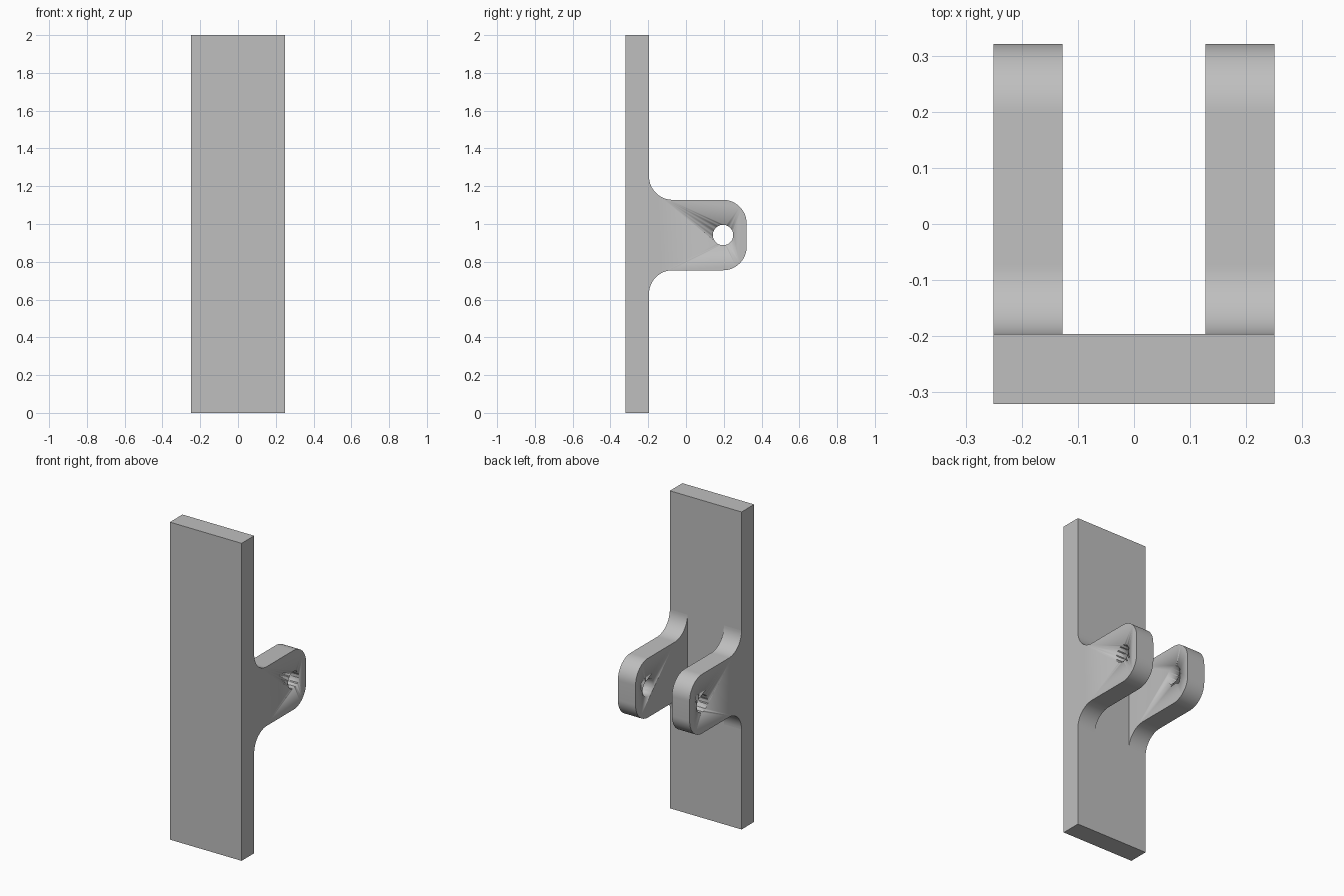
import bpy
import bmesh
from math import cos, sin, pi, radians
from mathutils import Vector

if "Cube" in bpy.data.objects:
    bpy.data.objects.remove(bpy.data.objects["Cube"])

WIDTH = 0.25                  # half width of the plate
FRONT, FACE, TIP = -0.321, -0.196, 0.321
INNER = 0.127                 # inner side of each lug
LOW, HIGH = 0.755, 1.128      # lug height range
R = 0.125                     # fillet and corner radius

steel = bpy.data.materials.new("plain_grey")
steel.use_nodes = True
grey = (0.52, 0.52, 0.52, 1)
steel.diffuse_color = grey
steel.node_tree.nodes["Principled BSDF"].inputs["Base Color"].default_value = grey


def arc(y, z, start, end, n=16):
    angles = [radians(start + (end - start) * i / n) for i in range(n + 1)]
    return [(y + R * cos(a), z + R * sin(a)) for a in angles]


def extrude_profile(name, points, x0, x1):
    """Extrude a (y, z) outline along x into a solid object."""
    bm = bmesh.new()
    face = bm.faces.new([bm.verts.new((x0, y, z)) for y, z in points])
    side = bmesh.ops.extrude_face_region(bm, geom=[face])["geom"]
    moved = [v for v in side if isinstance(v, bmesh.types.BMVert)]
    bmesh.ops.translate(bm, verts=moved, vec=Vector((x1 - x0, 0, 0)))
    bmesh.ops.recalc_face_normals(bm, faces=bm.faces)
    mesh = bpy.data.meshes.new(name)
    bm.to_mesh(mesh)
    bm.free()
    mesh.materials.append(steel)
    obj = bpy.data.objects.new(name, mesh)
    bpy.context.collection.objects.link(obj)
    return obj


# Upright back plate
extrude_profile("plate", [(FRONT, 0), (FACE, 0), (FACE, 2), (FRONT, 2)], -WIDTH, WIDTH)

# Lug outline: lower fillet, rounded tip, upper fillet
outline = (arc(FACE + R, LOW - R, 180, 90) + arc(TIP - R, LOW + R, -90, 0)
           + arc(TIP - R, HIGH - R, 0, 90) + arc(FACE + R, HIGH + R, 270, 180))
lug = extrude_profile("lugs", outline, INNER, WIDTH)

# Pin hole through the lug
bpy.ops.mesh.primitive_cylinder_add(vertices=48, radius=0.054, depth=0.5,
                                    location=(0.19, 0.196, (LOW + HIGH) / 2),
                                    rotation=(0, pi / 2, 0))
cutter = bpy.context.object
cutter.name = "pin_hole_cutter"
cutter.data.materials.append(steel)
cutter.hide_render = True
cutter.hide_viewport = True

hole = lug.modifiers.new("pin_hole", "BOOLEAN")
hole.operation = "DIFFERENCE"
hole.solver = "EXACT"
hole.object = cutter

# Matching lug on the other side
lug.modifiers.new("mirror", "MIRROR")

# Smooth curved edges, keep corners sharp
bpy.ops.object.select_all(action="DESELECT")
lug.select_set(True)
bpy.context.view_layer.objects.active = lug
bpy.ops.object.shade_smooth_by_angle(angle=radians(30))
# The cutter's smooth wall carries over to the hole
for poly in cutter.data.polygons:
    poly.use_smooth = len(poly.vertices) == 4
